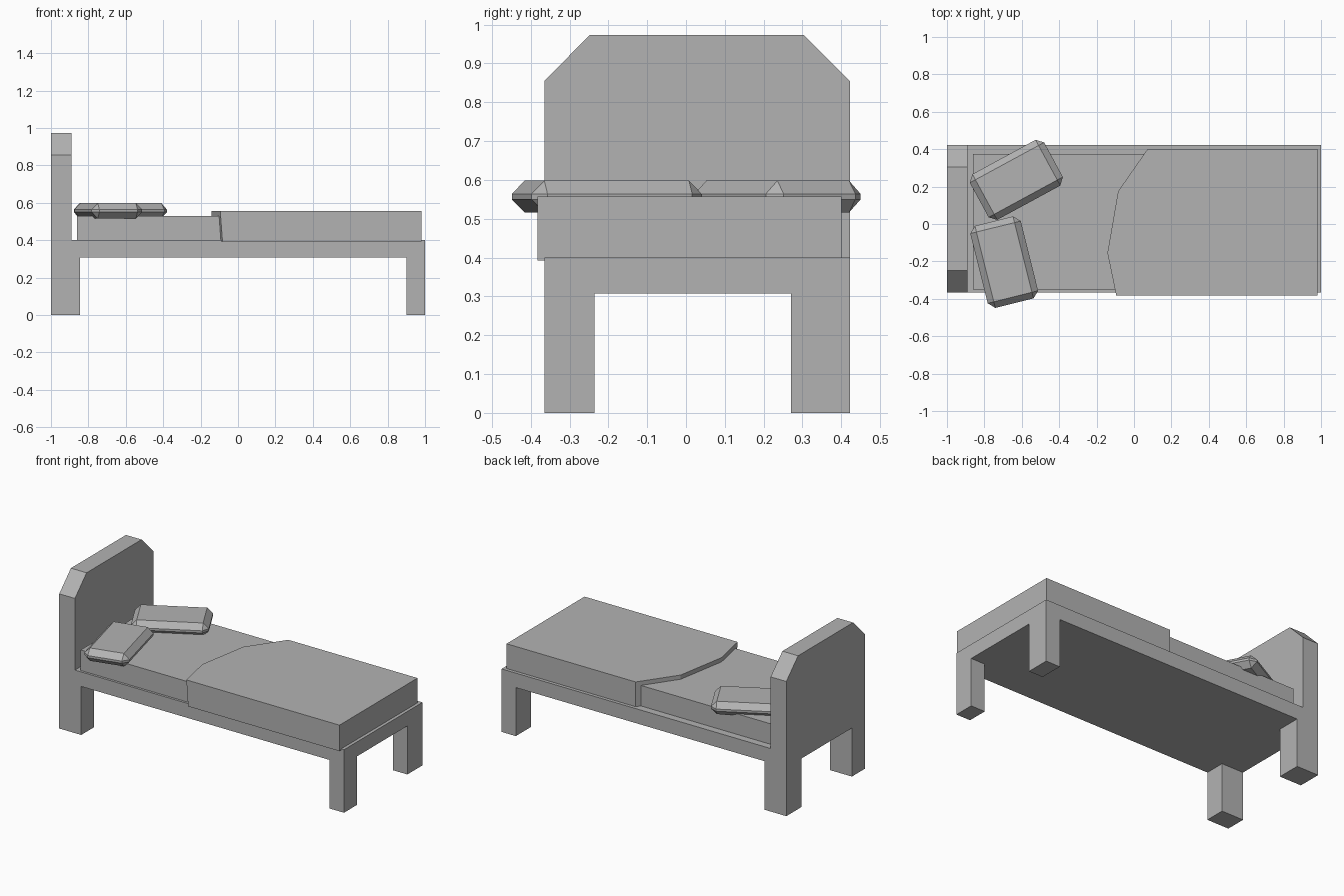
import bpy, bmesh
from math import radians

if "Cube" in bpy.data.objects:
    bpy.data.objects.remove(bpy.data.objects["Cube"])

# One darker grey for the whole bed
grey = bpy.data.materials.new("grey")
grey.diffuse_color = (0.45, 0.45, 0.45, 1)
grey.use_nodes = True
grey.node_tree.nodes["Principled BSDF"].inputs["Base Color"].default_value = grey.diffuse_color


def prism(name, pts, lo, hi, place, shift=None):
    """Extrude a closed outline between lo and hi; place maps (u, v, depth) to xyz."""
    bm = bmesh.new()
    a = [bm.verts.new(place(u, v, lo)) for u, v in pts]
    b = [bm.verts.new(place(u, v, hi)) for u, v in pts]
    bm.faces.new(a[::-1])
    bm.faces.new(b)
    n = len(pts)
    for i in range(n):
        j = (i + 1) % n
        bm.faces.new((a[i], a[j], b[j], b[i]))
    if shift:
        a[shift[0]].co.x += shift[1]
    bmesh.ops.recalc_face_normals(bm, faces=bm.faces)
    me = bpy.data.meshes.new(name)
    bm.to_mesh(me)
    bm.free()
    me.materials.append(grey)
    ob = bpy.data.objects.new(name, me)
    bpy.context.collection.objects.link(ob)
    return ob


def flat(u, v, d):
    return (u, v, d)


def upright(u, v, d):
    return (d, u, v)


def box(name, x0, x1, y0, y1, z0, z1):
    return prism(name, [(x0, y0), (x1, y0), (x1, y1), (x0, y1)], z0, z1, flat)


Y0, Y1 = -0.365, 0.422

# Headboard with chamfered top corners
prism("headboard", [(Y0, 0.308), (Y1, 0.308), (Y1, 0.855), (0.304, 0.973),
                    (-0.248, 0.973), (Y0, 0.855)], -1.0, -0.89, upright)

# Bed base and legs
box("bed_base", -0.89, 1.0, Y0, Y1, 0.308, 0.4)
for end, x0, x1 in (("head", -1.0, -0.846), ("foot", 0.9, 1.0)):
    box(end + "_leg_front", x0, x1, Y0, -0.236, 0, 0.308)
    box(end + "_leg_back", x0, x1, 0.271, Y1, 0, 0.308)

# Mattress
box("mattress", -0.86, 0.95, -0.35, 0.375, 0.4, 0.53)

# Blanket with an uneven turned-down edge
prism("blanket", [(-0.095, -0.382), (0.98, -0.382), (0.98, 0.401), (0.073, 0.401),
                  (-0.085, 0.175), (-0.142, -0.155)], 0.392, 0.557, flat, shift=(0, 0.012))

# Pillows: chamfered boxes turned on the mattress
for name, x, y, angle in (("back_pillow", -0.629, 0.236, 28.5),
                          ("front_pillow", -0.694, -0.204, -76)):
    p = box(name, -0.226, 0.226, -0.139, 0.139, -0.041, 0.041)
    p.location = (x, y, 0.557)
    p.rotation_euler.z = radians(angle)
    mod = p.modifiers.new("chamfer", 'BEVEL')
    mod.width = 0.034
    mod.segments = 1
    mod.offset_type = 'OFFSET'
